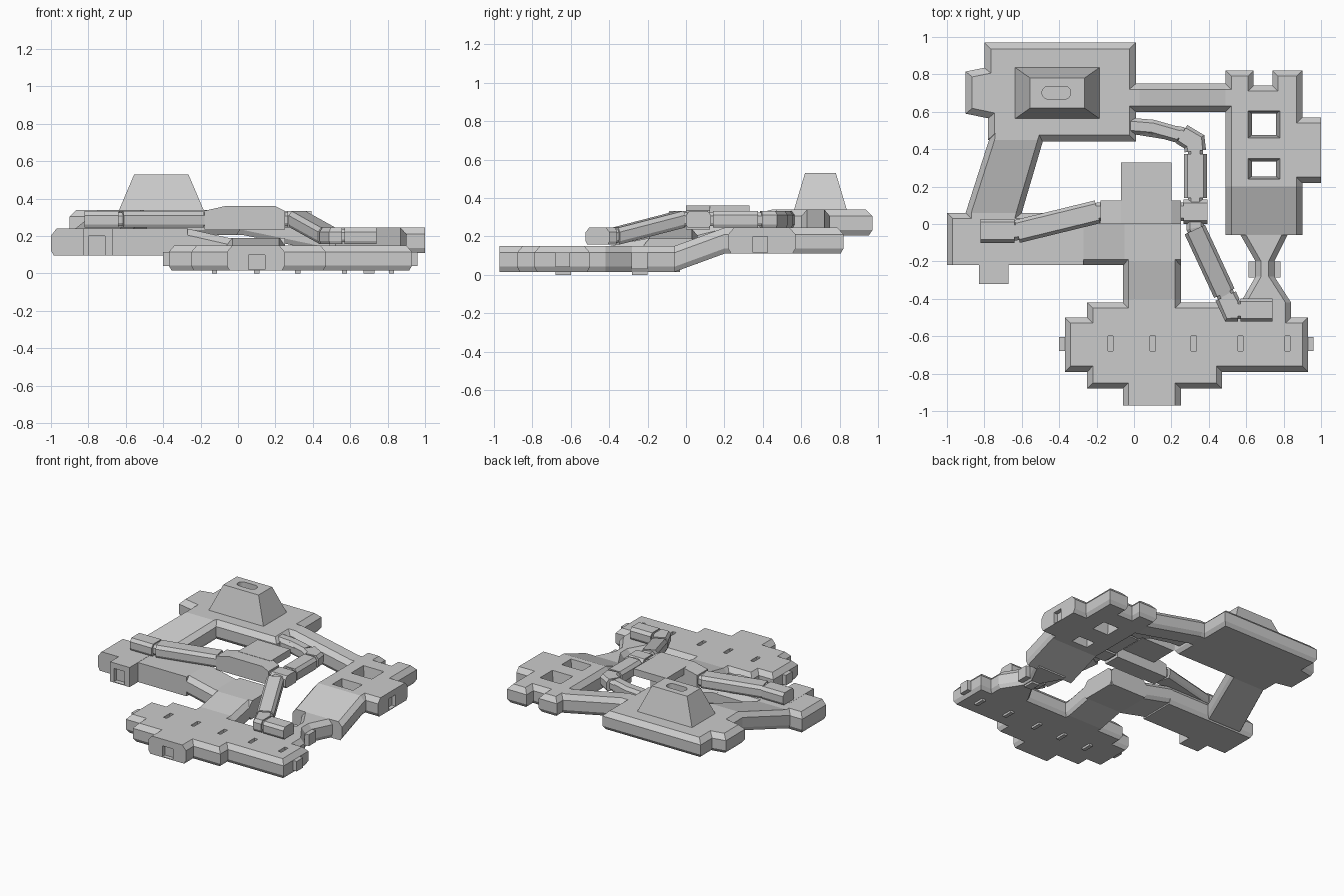
import bpy, bmesh, math
from mathutils import Vector

if "Cube" in bpy.data.objects:
    bpy.data.objects.remove(bpy.data.objects["Cube"])


def mesh_from_rings(name, rings):
    """Skin a stack of equal-length rings and cap both ends."""
    bm = bmesh.new()
    vs = [[bm.verts.new(p) for p in r] for r in rings]
    n = len(vs[0])
    for a, b in zip(vs, vs[1:]):
        for i in range(n):
            bm.faces.new((a[i], a[(i + 1) % n], b[(i + 1) % n], b[i]))
    bm.faces.new(vs[0][::-1])
    bm.faces.new(vs[-1])
    bmesh.ops.recalc_face_normals(bm, faces=bm.faces)
    me = bpy.data.meshes.new(name)
    bm.to_mesh(me)
    bm.free()
    ob = bpy.data.objects.new(name, me)
    bpy.context.collection.objects.link(ob)
    return ob


def inset(pts, d, flat):
    """Offset a counter-clockwise outline inwards, keeping flat edges in place."""
    n, out = len(pts), []
    edges = []
    for i in range(n):
        e = (Vector(pts[(i + 1) % n]) - Vector(pts[i])).normalized()
        edges.append((-e.y, e.x, 0 if i in flat else d))
    for i in range(n):
        ax, ay, da = edges[i - 1]
        bx, by, db = edges[i]
        det = ax * by - ay * bx
        out.append((pts[i][0] + (da * by - ay * db) / det,
                    pts[i][1] + (ax * db - da * bx) / det))
    return out


def slab(name, pts, z, h=0.135, top=0.03, flat=()):
    """Room with chamfered rims."""
    lo, hi = inset(pts, top * 0.5, flat), inset(pts, top, flat)
    layers = [(lo, z), (pts, z + h * 0.2), (pts, z + h * 0.74), (hi, z + h)]
    return mesh_from_rings(name, [[(x, y, zz) for x, y in p] for p, zz in layers])


def rect(x0, x1, y0, y1):
    return [(x0, y0), (x1, y0), (x1, y1), (x0, y1)]


def box(name, x0, x1, y0, y1, z0, z1):
    r = rect(x0, x1, y0, y1)
    return mesh_from_rings(name, [[(x, y, z) for x, y in r] for z in (z0, z1)])


def loft(name, stations, h=0.135, c=0.03):
    """Chamfered passage through (left, right, floor height) stations."""
    rings = []
    for L, R, z in stations:
        L, R = Vector(L), Vector(R)
        u = (R - L).normalized() * c
        sec = [(L + u / 2, 0), (L, .2), (L, .74), (L + u, 1),
               (R - u, 1), (R, .74), (R, .2), (R - u / 2, 0)]
        rings.append([(p.x, p.y, z + h * k) for p, k in sec])
    return mesh_from_rings(name, rings)


def duct(name, path, w=0.125, h=0.088):
    """Chamfered duct along a mitred path of (x, y, z) points."""
    P = [Vector(p) for p in path]
    st = []
    for i, p in enumerate(P):
        a = (P[i] - P[i - 1]).to_2d().normalized() if i else None
        b = (P[i + 1] - P[i]).to_2d().normalized() if i < len(P) - 1 else None
        a, b = a or b, b or a
        t = (a + b).normalized()
        nrm = Vector((-t.y, t.x)) * (w / 2 / max(0.5, t.dot(a)))
        st.append((p.to_2d() + nrm, p.to_2d() - nrm, p.z))
    return loft(name, st, h, 0.018)


def cut(ob, *cutters):
    for c in cutters:
        m = ob.modifiers.new("cut", 'BOOLEAN')
        m.operation, m.solver, m.object = 'DIFFERENCE', 'EXACT', c
        bpy.context.view_layer.objects.active = ob
        bpy.ops.object.modifier_apply(modifier=m.name)
        bpy.data.objects.remove(c, do_unlink=True)


# Front hall with stepped outline
LOW, MID, LEFT, HIGH = 0.015, 0.11, 0.105, 0.205
front = slab("front_hall", [
    (-.06, -.97), (.25, -.97), (.25, -.88), (.47, -.88), (.47, -.79), (.93, -.79),
    (.93, -.5), (.84, -.5), (.84, -.42), (-.25, -.42), (-.25, -.5), (-.37, -.5),
    (-.37, -.79), (-.25, -.79), (-.25, -.88), (-.06, -.88)], LOW, flat={0})
cut(front, box("door", .055, .145, -1, -.94, .02, .1))
for i, x in enumerate((-.125, .1, .32, .57, .82)):
    cut(front, box("slot", x - .014, x + .014, -.68, -.6, .125, .2))
    box(f"floor_bar_{i}", x - .014, x + .014, -.68, -.6, 0, .03)
for side, x in (("left", -.365), ("right", .925)):
    box(f"hall_pod_{side}", x - .035, x + .035, -.68, -.605, .04, .115)

# Right hall with two light wells
right = slab("right_hall", [
    (.49, .2), (.9, .2), (.9, .22), (1, .22), (1, .57), (.9, .57), (.9, .82),
    (.74, .82), (.74, .74), (.64, .74), (.64, .82), (.49, .82)], MID, flat={0, 3})
wells = []
for y0, y1 in ((.24, .35), (.46, .605)):
    lo, hi = rect(.63, .76, y0 + .015, y1 - .015), rect(.61, .78, y0, y1)
    wells.append(mesh_from_rings("well", [[(x, y, z) for x, y in r]
                                          for r, z in ((lo, .05), (lo, .13), (hi, .247), (hi, .3))]))
cut(right, *wells, box("door", .97, 1.1, .35, .425, .115, .2))

# Ramp and narrow neck from the right hall to the front hall
loft("right_ramp", [((.49, y), (.9, y), z) for y, z in ((.24, MID), (.2, MID), (-.06, LOW))])
loft("neck", [((a, y), (b, y), LOW) for a, b, y in (
    (.57, .82, -.03), (.57, .82, -.06), (.65, .75, -.2), (.65, .75, -.28), (.57, .84, -.42), (.57, .84, -.46))])
for side, x in (("left", .64), ("right", .755)):
    box(f"neck_collar_{side}", x - .028, x + .028, -.285, -.2, .03, .115)
box("neck_bar", .67, .73, -.28, -.2, 0, .03)

# Back hall and its tapered tower
slab("back_hall", [
    (-.49, .44), (.01, .44), (.01, .97), (-.8, .97), (-.8, .835), (-.9, .815),
    (-.9, .59), (-.78, .565), (-.78, .45), (-.52, .45)][1:-1] + [(-.49, .44)],
    HIGH, top=.035)
tower = mesh_from_rings("tower", [
    [(x, y, .33) for x, y in rect(-.64, -.18, .56, .84)],
    [(x, y, .53) for x, y in rect(-.555, -.265, .62, .78)]])
arc = [(-.415 + (.042 if math.cos(a) > 0 else -.042) + .035 * math.cos(a), .702 + .035 * math.sin(a))
       for a in (math.pi * (k + .5) / 8 for k in range(16))]
cut(tower, mesh_from_rings("slot", [[(x, y, z) for x, y in arc] for z in (.48, .56)]))

# Sloping bridges leaving the back hall
loft("back_bridge", [((x, .75), (x, .6), z) for x, z in ((-.04, HIGH), (.03, HIGH), (.49, MID), (.53, MID))])
loft("left_bridge", [((-.9, .02), (-.61, .02), LEFT), ((-.9, .06), (-.6, .06), LEFT),
                     ((-.775, .45), (-.485, .45), HIGH), ((-.77, .5), (-.47, .5), HIGH)])

# Left hall, porch and the L-shaped corridor to the front hall
slab("left_hall", rect(-1, -.27, -.22, .06), LEFT - .01, h=.145, flat={0, 1})
porch = slab("porch", rect(-.83, -.67, -.32, -.04), LEFT - .01, h=.146, flat={0, 1, 2, 3})
cut(porch, box("door", -.8, -.71, -.4, -.285, .1, .2))
loft("side_corridor", [((x, .06), (x, -.22), z) for x, z in ((-.3, LEFT), (-.27, LEFT), (-.05, .055), (.25, .055))])
loft("main_corridor", [((-.06, y), (.25, y), z) for y, z in ((-.46, LOW), (-.4, LOW), (-.2, .055), (.06, .055))])

# Raised ducts: a slim core runs through, wider sections sit along it
U, D = .245, .157
bend = [(.328, .39, U), (.322, .44, U), (.255, .48, U)]
duct("core_west", [(-.8, -.037, U + .01), (-.63, -.037, U + .01), (-.19, .065, U + .01), (.33, .065, U + .01)], .1, .07)
duct("core_north", [(.328, .07, U + .01), (.328, .42, U + .01), (.25, .48, U + .01), (0, .52, U + .01)], .08, .07)
duct("core_south", [(.328, .07, U + .01), (.328, -.02, U + .01), (.49, -.38, D + .01),
                    (.54, -.46, D + .01), (.7, -.46, D + .01)], .095, .07)
sections = {
    "west_end": ([(-.82, -.037, U), (-.64, -.037, U)], .13),
    "west_arm": ([(-.625, -.04, U), (-.195, .065, U)], .125),
    "junction": ([(.265, .065, U), (.392, .065, U)], .13),
    "north_arm": ([(.328, .14, U), (.328, .375, U)], .122),
    "north_bend": (bend, .115),
    "north_end": ([(.24, .475, U), (.1, .515, U), (-.02, .525, U)], .085),
    "south_arm": ([(.325, -.03, U), (.483, -.37, D)], .12),
    "south_bend": ([(.49, -.385, D), (.525, -.46, D), (.555, -.46, D)], .12),
    "south_end": ([(.57, -.46, D), (.74, -.46, D)], .125)}
for name, (path, w) in sections.items():
    duct("duct_" + name, path, w)

# Main duct section with a raised roof and a pod behind it
prof = [(-.18, .235), (.25, .235), (.25, .335), (.2, .36), (-.07, .36), (-.18, .335)]
mesh_from_rings("duct_main", [[(x, y, z) for x, z in prof] for y in (0, .125)])
box("duct_pod", -.07, .2, .1, .33, .31, .362)
